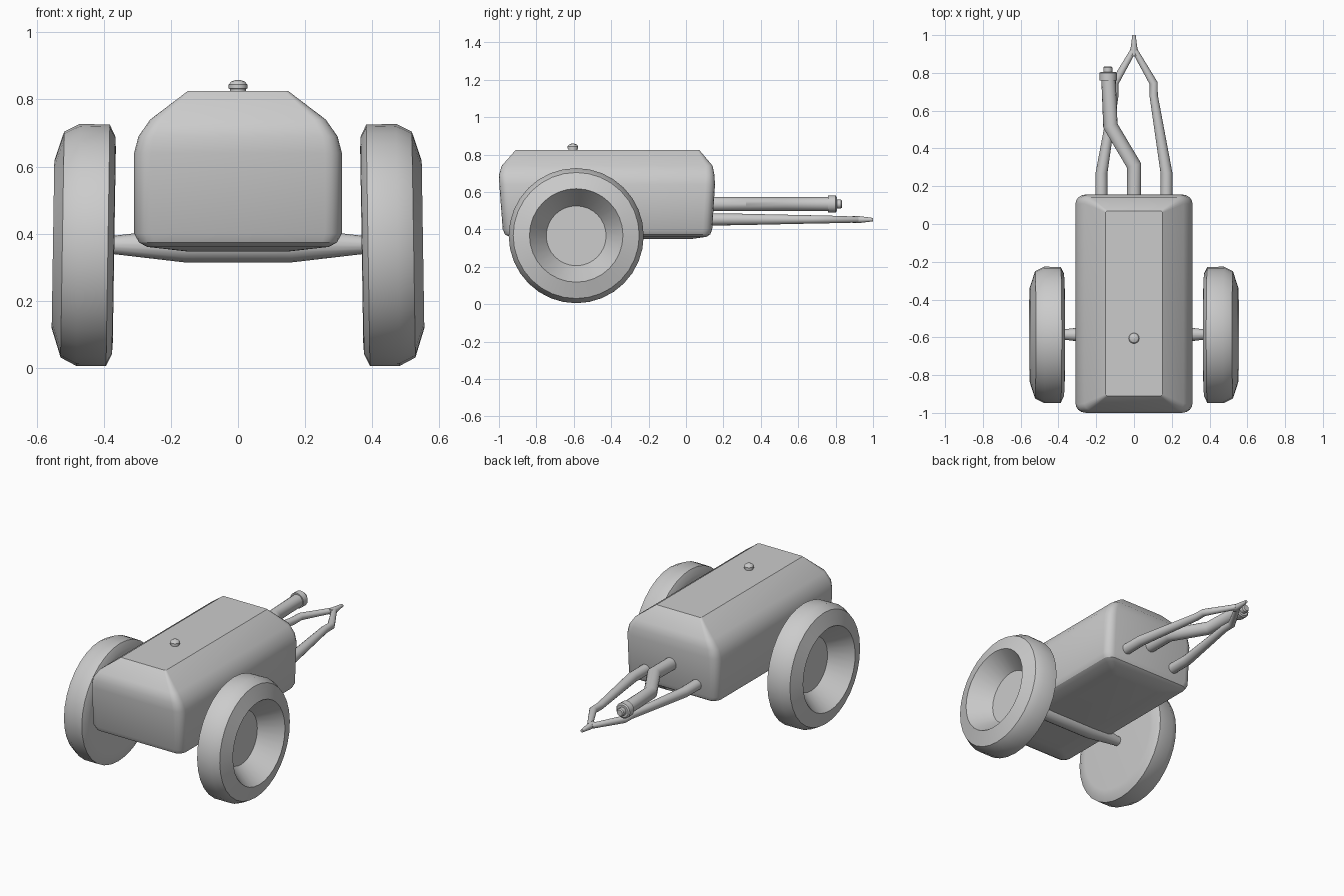
import bpy, bmesh
from math import sin, cos, pi, radians
from mathutils import Vector, Matrix

if "Cube" in bpy.data.objects:
    bpy.data.objects.remove(bpy.data.objects["Cube"])


def loft(name, rings, angle=30):
    """Skin a stack of equal-length closed rings and cap both ends."""
    bm = bmesh.new()
    rows = [[bm.verts.new(p) for p in ring] for ring in rings]
    n = len(rows[0])
    for a, b in zip(rows, rows[1:]):
        for i in range(n):
            j = (i + 1) % n
            bm.faces.new((a[i], a[j], b[j], b[i]))
    bm.faces.new(rows[0])
    bm.faces.new(rows[-1])
    bmesh.ops.recalc_face_normals(bm, faces=bm.faces)
    mesh = bpy.data.meshes.new(name)
    bm.to_mesh(mesh)
    bm.free()
    obj = bpy.data.objects.new(name, mesh)
    bpy.context.collection.objects.link(obj)
    bpy.ops.object.select_all(action='DESELECT')
    obj.select_set(True)
    bpy.context.view_layer.objects.active = obj
    bpy.ops.object.shade_smooth_by_angle(angle=radians(angle))
    return obj


def lathe(name, profile, matrix, sides=32):
    """Turn (height, radius) pairs around local z."""
    return loft(name, [[matrix @ Vector((r * cos(2 * pi * i / sides), r * sin(2 * pi * i / sides), h))
                        for i in range(sides)] for h, r in profile])


def pipe(name, points, sides=16):
    """Mitred round pipe through (x, y, z, radius) points."""
    ps = [Vector(p[:3]) for p in points]
    rings = []
    for k, p in enumerate(ps):
        d0 = (p - ps[max(k - 1, 0)]).normalized()
        d1 = (ps[min(k + 1, len(ps) - 1)] - p).normalized()
        t = (d0 + d1).normalized()
        stretch = 1 / t.dot(d1 if d1.length else d0)
        q = t.to_track_quat('Y', 'Z')
        r = points[k][3]
        rings.append([p + q @ Vector((r * stretch * cos(2 * pi * i / sides), 0,
                                      r * sin(2 * pi * i / sides))) for i in range(sides)])
    return loft(name, rings)


def rounded_rect(z, hw, y0, y1, r, steps=4):
    ring = []
    corners = ((hw - r, y1 - r), (r - hw, y1 - r), (r - hw, y0 + r), (hw - r, y0 + r))
    for k, (cx, cy) in enumerate(corners):
        for i in range(steps + 1):
            a = pi / 2 * (k + i / steps)
            ring.append(Vector((cx + r * cos(a), cy + r * sin(a), z)))
    return ring


# Tank body: rounded box with chamfered top
loft("tank_body", [rounded_rect(*s) for s in (
    (0.347, 0.155, -0.85, 0.02, 0.02),
    (0.360, 0.270, -0.945, 0.11, 0.03),
    (0.373, 0.295, -0.968, 0.13, 0.045),
    (0.400, 0.310, -0.98, 0.14, 0.05),
    (0.640, 0.310, -0.998, 0.155, 0.05),
    (0.690, 0.297, -1.0, 0.152, 0.045),
    (0.740, 0.262, -0.985, 0.142, 0.035),
    (0.825, 0.150, -0.91, 0.07, 0.01))])

# Filler cap
lathe("filler_cap", [(0.80, 0.024), (0.831, 0.024), (0.833, 0.028), (0.844, 0.028),
                     (0.853, 0.021), (0.858, 0.008)],
      Matrix.Translation((0, -0.605, 0)), 16)

# Axle, thick in the middle and tapering to the wheels
along_x = Matrix.Rotation(pi / 2, 4, 'Y')
lathe("axle", [(-0.40, 0.024), (-0.16, 0.052), (0.16, 0.052), (0.40, 0.024)],
      Matrix.Translation((0, -0.585, 0.366)) @ along_x, 16)

# Wheels: tyre and dished rim in one profile, slightly cambered
wheel_profile = [(-0.09, 0.29), (-0.088, 0.325), (-0.071, 0.36), (0.018, 0.361),
                 (0.065, 0.337), (0.093, 0.25), (-0.03, 0.16)]
for side, label in ((1, "right"), (-1, "left")):
    m = (Matrix.Translation((side * 0.459, -0.587, 0.366))
         @ Matrix.Rotation(radians(-side * 0.9), 4, 'Y')
         @ Matrix.Rotation(side * pi / 2, 4, 'Y'))
    lathe("wheel_" + label, wheel_profile, m)

    # Drawbar arms meeting at the hitch tip
    pipe("drawbar_" + label, [
        (side * 0.172, 0.10, 0.453, 0.032), (side * 0.172, 0.27, 0.453, 0.031),
        (side * 0.104, 0.68, 0.453, 0.022), (side * 0.104, 0.745, 0.453, 0.021),
        (side * 0.006, 0.915, 0.452, 0.016)])
pipe("hitch_tip", [(0, 0.89, 0.452, 0.018), (0, 0.93, 0.452, 0.018), (0, 1.0, 0.452, 0.009)])

# Outlet hose with end collar and nozzle
pipe("outlet_hose", [(0, 0.10, 0.535, 0.038), (0, 0.31, 0.535, 0.038),
                     (-0.125, 0.52, 0.535, 0.038), (-0.135, 0.77, 0.535, 0.038)])
pipe("hose_collar", [(-0.137, 0.76, 0.535, 0.046), (-0.137, 0.80, 0.535, 0.046),
                     (-0.137, 0.806, 0.535, 0.038)])
pipe("hose_nozzle", [(-0.138, 0.80, 0.535, 0.024), (-0.138, 0.828, 0.535, 0.024),
                     (-0.138, 0.835, 0.535, 0.018)])
